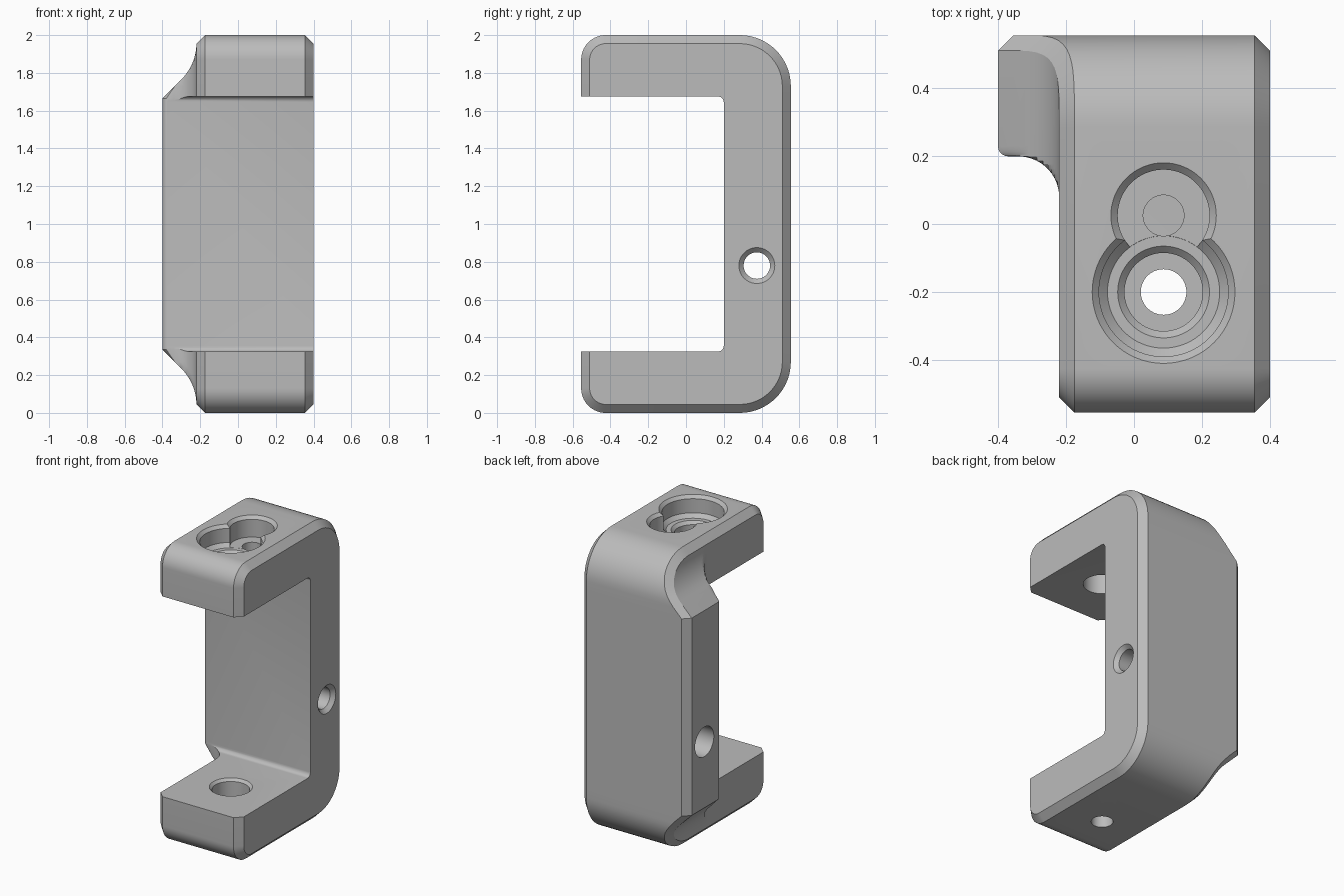
import bpy, bmesh
from math import sin, cos, pi, radians, sqrt
from mathutils import Matrix

cube = bpy.data.objects.get("Cube")
if cube:
    bpy.data.objects.remove(cube, do_unlink=True)

HALF_Y, RIGHT, ARM_LEFT, SPINE_LEFT = 0.555, 0.4, -0.22, -0.4
CHAMFER, R_FRONT, R_BACK = 0.045, 0.13, 0.27
GAP_LOW, GAP_HIGH, GAP_BACK = 0.325, 1.675, 0.2
STEPS = 14

grey = bpy.data.materials.new("plain grey")
grey.use_nodes = True
grey.diffuse_color = (0.5, 0.5, 0.5, 1)
for node in grey.node_tree.nodes:
    if node.type == 'BSDF_PRINCIPLED':
        node.inputs["Base Color"].default_value = (0.5, 0.5, 0.5, 1)
        node.inputs["Roughness"].default_value = 0.6


def make_object(name, bm):
    bmesh.ops.recalc_face_normals(bm, faces=bm.faces)
    mesh = bpy.data.meshes.new(name)
    bm.to_mesh(mesh)
    bm.free()
    mesh.materials.append(grey)
    ob = bpy.data.objects.new(name, mesh)
    bpy.context.collection.objects.link(ob)
    return ob


def arc(cx, cy, r, start, end, n):
    angles = [radians(start + (end - start) * i / n) for i in range(n + 1)]
    return [(cx + r * cos(a), cy + r * sin(a)) for a in angles]


def left_edge(z):
    """Left side of the spine: straight, then sloped, then a concave curve into the arm."""
    t = 0.335 - min(z, 2 - z)
    if t <= 0:
        return SPINE_LEFT
    if t < 0.1:
        return SPINE_LEFT + t
    r = 0.273
    dz = max(0, r * sin(pi / 4) - (t - 0.1))
    return ARM_LEFT - r + sqrt(r * r - dz * dz)


# Plan of the flare where the arms widen into the spine
flare = arc(-0.34, 0.079, 0.12, 0, 90, 10) + arc(-0.37, 0.229, 0.03, 270, 180, 5)


def level(front, back, a, side):
    """One ring around the body; front and back are (y, z) corner centres."""
    def on(centre, r, s):
        return centre[0] + s * r * cos(a), centre[1] + side * r * sin(a)
    yf, zf = on(front, R_FRONT, -1)
    yfi, zfi = on(front, R_FRONT - CHAMFER, -1)
    yb, zb = on(back, R_BACK, 1)
    ybi, zbi = on(back, R_BACK - CHAMFER, 1)
    xl = left_edge(zbi)
    ring = [(ARM_LEFT + CHAMFER, yf, zf), (ARM_LEFT, yfi, zfi)]
    ring += [(max(x, xl), y, zbi) for x, y in flare]
    ring += [(xl, ybi, zbi), (xl + CHAMFER, yb, zb),
             (RIGHT - CHAMFER, yb, zb), (RIGHT, ybi, zbi),
             (RIGHT, yfi, zfi), (RIGHT - CHAMFER, yf, zf)]
    return ring


# Clamp body: rings lofted from bottom to top, with chamfered outer edges
fy, by = -HALF_Y + R_FRONT, HALF_Y - R_BACK
angles = [pi / 2 * i / STEPS for i in range(STEPS + 1)]
rings = [level((fy, R_FRONT), (by, R_BACK), a, -1) for a in reversed(angles)]
rings += [level((fy, z), (by, z), 0, 1) for z in (0.335, 1.665)]
rings += [level((fy, 2 - R_FRONT), (by, 2 - R_BACK), a, 1) for a in angles]
bm = bmesh.new()
rows = [[bm.verts.new(p) for p in ring] for ring in rings]
count = len(rows[0])
for low, high in zip(rows, rows[1:]):
    for i in range(count):
        j = (i + 1) % count
        bm.faces.new((low[i], low[j], high[j], high[i]))
for row in (rows[0], rows[-1]):
    bm.faces.new(row[:-4])
    bm.faces.new(row[-4:])
    bm.faces.new((row[0], row[-5], row[-4], row[-1]))
body = make_object("clamp_body", bm)


def cut(cutter):
    cutter.hide_render = True
    mod = body.modifiers.new("cut", 'BOOLEAN')
    mod.operation = 'DIFFERENCE'
    mod.solver = 'EXACT'
    mod.object = cutter
    bpy.ops.object.select_all(action='DESELECT')
    bpy.context.view_layer.objects.active = body
    body.select_set(True)
    bpy.ops.object.modifier_apply(modifier=mod.name)
    bpy.data.objects.remove(cutter, do_unlink=True)


def turned_cutter(name, profile, matrix, sides=64):
    """Solid of revolution from (radius, height) pairs."""
    bm = bmesh.new()
    rows = [[bm.verts.new((x, y, h)) for x, y in arc(0, 0, r, 0, 360, sides)[:-1]]
            for r, h in profile]
    for low, high in zip(rows, rows[1:]):
        for i in range(sides):
            j = (i + 1) % sides
            bm.faces.new((low[i], low[j], high[j], high[i]))
    bm.faces.new(rows[0])
    bm.faces.new(rows[-1])
    bm.transform(matrix)
    return make_object(name, bm)


# Opening between the arms, with small inner fillets
f = 0.03
outline = [(-1, GAP_LOW)] + arc(GAP_BACK - f, GAP_LOW + f, f, -90, 0, 6)
outline += arc(GAP_BACK - f, GAP_HIGH - f, f, 0, 90, 6) + [(-1, GAP_HIGH)]
bm = bmesh.new()
face = bm.faces.new([bm.verts.new((-1, y, z)) for y, z in outline])
ext = bmesh.ops.extrude_face_region(bm, geom=[face])
bmesh.ops.translate(bm, vec=(2, 0, 0),
                    verts=[v for v in ext["geom"] if isinstance(v, bmesh.types.BMVert)])
cut(make_object("opening_cutter", bm))

# Upper arm: two overlapping pockets, a wide bore and a pin hole
bore = Matrix.Translation((0.087, -0.2, 0))
pin = Matrix.Translation((0.087, 0.025, 0))
floor = 1.86
cut(turned_cutter("main_pocket", [(0.165, floor), (0.19, floor + 0.025), (0.19, 1.98),
                                  (0.21, 2), (0.21, 2.1)], bore))
cut(turned_cutter("second_pocket", [(0.135, floor + 0.0005), (0.135, 1.98),
                                    (0.155, 2), (0.155, 2.1)], pin))
cut(turned_cutter("wide_bore", [(0.115, 1.5), (0.115, floor - 0.02),
                                (0.135, floor), (0.135, floor + 0.05)], bore))
cut(turned_cutter("pin_hole", [(0.06, 1.5), (0.06, floor + 0.05)], pin))

# Lower arm: stepped hole with a chamfered mouth
cut(turned_cutter("stepped_hole", [(0.067, -0.2), (0.067, 0.12), (0.115, 0.12),
                                   (0.115, GAP_LOW - 0.017), (0.132, GAP_LOW),
                                   (0.132, 0.5)], bore))

# Spine: cross hole, countersunk on one side and counterbored on the other
across = Matrix.Translation((0, 0.375, 0.78)) @ Matrix.Rotation(pi / 2, 4, 'Y')
cut(turned_cutter("cross_hole", [(0.1, -0.6), (0.1, -0.1), (0.07, -0.1),
                                 (0.07, RIGHT - 0.025), (0.095, RIGHT),
                                 (0.095, 0.6)], across))

bpy.ops.object.shade_smooth_by_angle(angle=radians(25))
